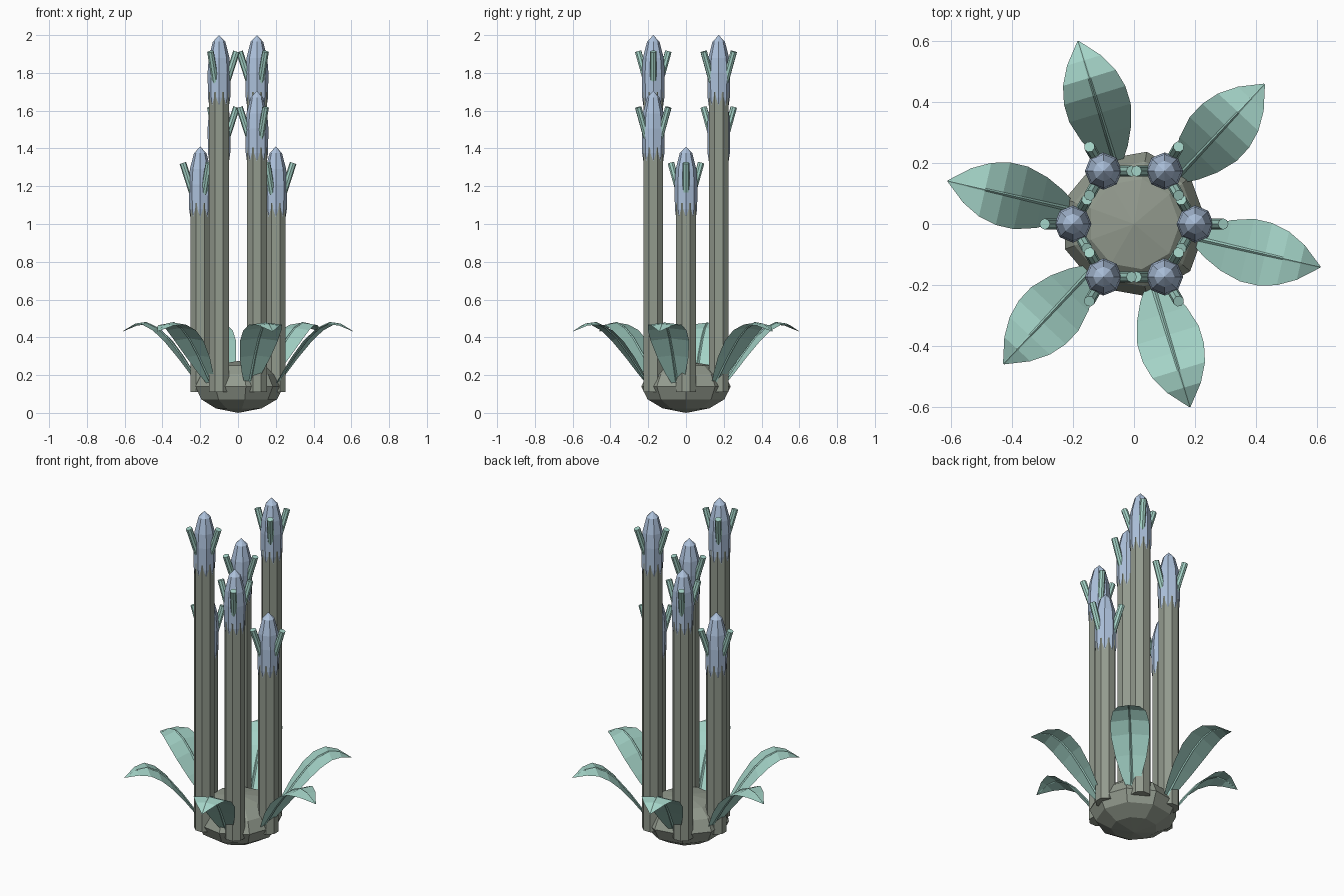
import bpy, bmesh, math
from mathutils import Vector, Matrix

cube = bpy.data.objects.get("Cube")
if cube:
    bpy.data.objects.remove(cube, do_unlink=True)


def material(name, rgb):
    m = bpy.data.materials.new(name)
    m.use_nodes = True
    m.diffuse_color = (*rgb, 1)
    m.node_tree.nodes["Principled BSDF"].inputs["Base Color"].default_value = (*rgb, 1)
    return m


STONE = material("grey green", (0.29, 0.325, 0.27))
BLUE = material("pale blue", (0.42, 0.54, 0.72))
TEAL = material("pale teal", (0.37, 0.65, 0.57))


def finish(name, bm, mat, closed=True):
    if closed:
        bmesh.ops.recalc_face_normals(bm, faces=bm.faces)
    mesh = bpy.data.meshes.new(name)
    bm.to_mesh(mesh)
    bm.free()
    mesh.materials.append(mat)
    ob = bpy.data.objects.new(name, mesh)
    bpy.context.collection.objects.link(ob)
    return ob


def lathe(name, profile, sides, mat, turn=0.0, at=(0, 0, 0)):
    """Faceted solid of revolution; a zero radius makes a pole."""
    bm = bmesh.new()
    rings = []
    for r, z in profile:
        count = sides if r > 0 else 1
        rings.append([bm.verts.new(Vector(at) + Vector((
            r * math.cos(turn + math.tau * i / sides),
            r * math.sin(turn + math.tau * i / sides), z)))
            for i in range(count)])
    for a, b in zip(rings, rings[1:]):
        for i in range(sides):
            j = (i + 1) % sides
            quad = [a[i % len(a)], a[j % len(a)], b[j % len(b)], b[i % len(b)]]
            bm.faces.new(list(dict.fromkeys(quad)))
    for ring in (rings[0], rings[-1]):
        if len(ring) > 1:
            bm.faces.new(ring)
    return finish(name, bm, mat)


def rod(name, start, end, radius, sides, mat):
    bm = bmesh.new()
    axis = end - start
    place = Matrix.Translation((start + end) / 2) @ axis.to_track_quat('Z', 'Y').to_matrix().to_4x4()
    bmesh.ops.create_cone(bm, cap_ends=True, segments=sides, radius1=radius,
                          radius2=radius, depth=axis.length, matrix=place)
    return finish(name, bm, mat)


def leaf(name, angle):
    """Arched blade with a raised midrib: (distance, height, half width)."""
    spine = [(0.2, 0.14, 0.02), (0.25, 0.215, 0.055), (0.31, 0.305, 0.085),
             (0.38, 0.395, 0.105), (0.44, 0.45, 0.105), (0.5, 0.478, 0.09),
             (0.56, 0.47, 0.058), (0.625, 0.432, 0.003)]
    turn = Matrix.Rotation(angle, 4, 'Z')
    bm = bmesh.new()
    rows = [[bm.verts.new(turn @ Vector((r, s * w, z - abs(s) * w * 0.12)))
             for s in (-1, 0, 1)] for r, z, w in spine]
    for a, b in zip(rows, rows[1:]):
        for k in (0, 1):
            bm.faces.new((a[k], b[k], b[k + 1], a[k + 1]))
    finish(name, bm, TEAL, closed=False)

    # Midrib tapering to the tip
    bm = bmesh.new()
    rings = []
    for i, (r, z, w) in enumerate(spine):
        t = 0.008 - 0.0007 * i
        rings.append([bm.verts.new(turn @ Vector((r + dx * t, dy * t, z + dz * t)))
                      for dx, dy, dz in ((0, 1, 0), (-0.5, 0, 0.8), (0, -1, 0), (0.5, 0, -0.8))])
    for a, b in zip(rings, rings[1:]):
        for k in range(4):
            bm.faces.new((a[k], a[(k + 1) % 4], b[(k + 1) % 4], b[k]))
    bm.faces.new(rings[0])
    bm.faces.new(rings[-1])
    finish(name + "_midrib", bm, TEAL)


# Faceted bulb at the ground
lathe("bulb", [(0, 0), (0.125, 0.024), (0.207, 0.072), (0.24, 0.14),
               (0.207, 0.205), (0.15, 0.25), (0, 0.275)], 9, STONE)

# Ring of stalks, each with a bud and three sprouts
for n, top in enumerate((1.41, 2.0, 1.705) * 2):
    angle = n * math.pi / 3
    centre = Vector((0.2 * math.cos(angle), 0.2 * math.sin(angle), 0))
    lathe(f"stalk_{n + 1}", [(0.057, 0.11), (0.057, top - 0.3)], 8, STONE,
          math.pi / 8, centre)
    lathe(f"bud_{n + 1}", [(0.05, -0.39), (0.059, -0.33), (0.061, -0.2), (0.055, -0.12),
                           (0.033, -0.035), (0, 0)], 8, BLUE, 0, centre + Vector((0, 0, top)))
    for k in range(3):
        a = angle + k * math.tau / 3
        out = Vector((math.cos(a), math.sin(a), 0))
        rod(f"sprout_{n + 1}_{k + 1}", centre + out * 0.03 + Vector((0, 0, top - 0.28)),
            centre + out * 0.092 + Vector((0, 0, top - 0.087)), 0.018, 8, TEAL)

# Arching leaves around the bulb
for n in range(6):
    leaf(f"leaf_{n + 1}", math.radians(-13 + 60 * n))
